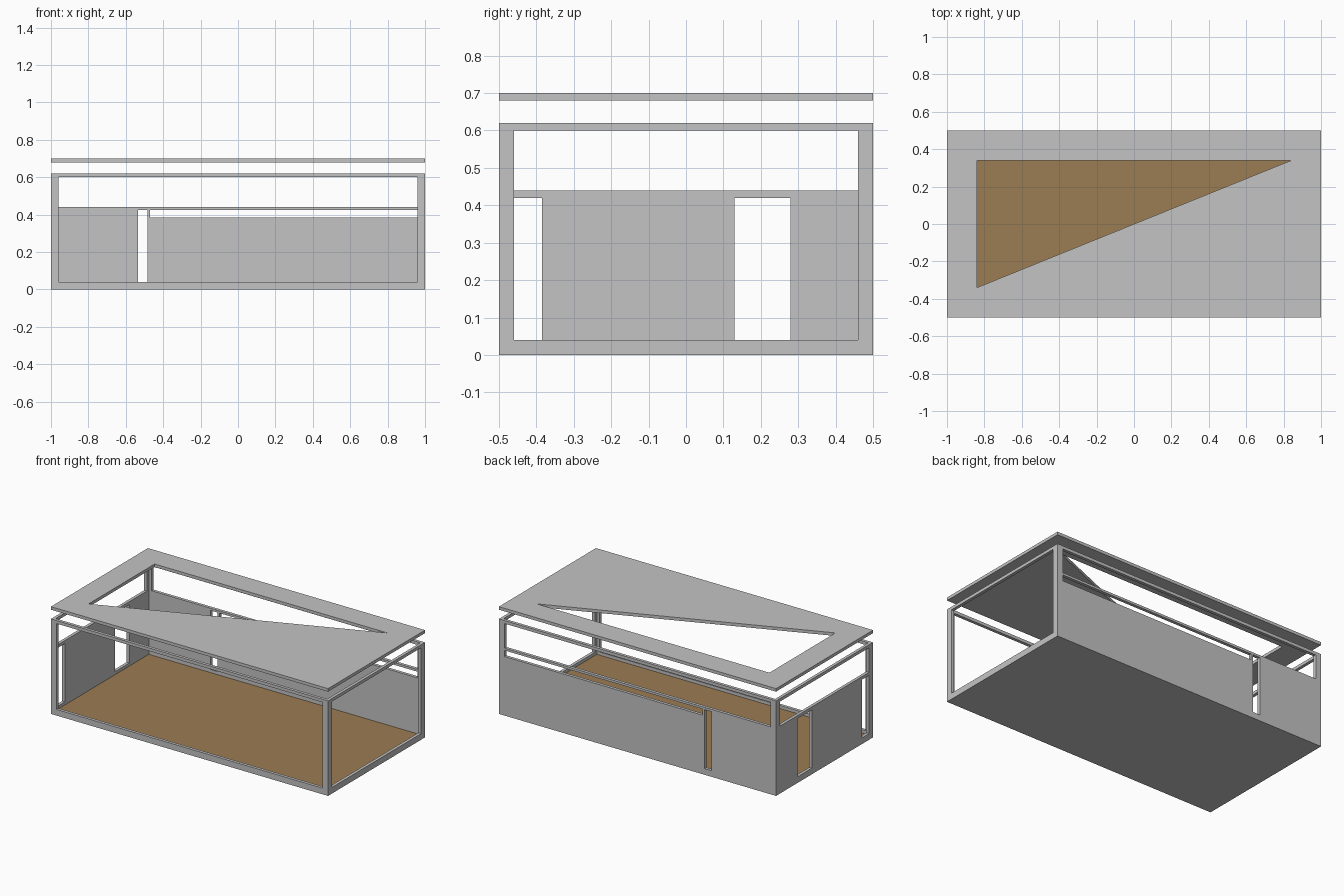
import bpy, bmesh
from mathutils import Vector

if "Cube" in bpy.data.objects:
    bpy.data.objects.remove(bpy.data.objects["Cube"])


def material(name, rgb):
    m = bpy.data.materials.new(name)
    m.diffuse_color = (*rgb, 1)
    m.use_nodes = True
    m.node_tree.nodes["Principled BSDF"].inputs["Base Color"].default_value = m.diffuse_color
    return m


GREY = material("light grey", (0.55, 0.55, 0.55))
BROWN = material("floor brown", (0.33, 0.20, 0.085))
T = 0.02  # wall thickness


def finish(name, bm, mats):
    bmesh.ops.recalc_face_normals(bm, faces=bm.faces)
    me = bpy.data.meshes.new(name)
    for m in mats:
        me.materials.append(m)
    bm.to_mesh(me)
    bm.free()
    ob = bpy.data.objects.new(name, me)
    bpy.context.collection.objects.link(ob)
    return ob


def thicken(bm, offset):
    """Extrude all flat faces into a closed slab."""
    ext = bmesh.ops.extrude_face_region(bm, geom=bm.faces[:], use_keep_orig=True)["geom"]
    bmesh.ops.translate(bm, vec=offset,
                        verts=[v for v in ext if isinstance(v, bmesh.types.BMVert)])


def wall(name, place, inward, ends, holes):
    """Upright panel with rectangular holes (u0, u1, z0, z1)."""
    us = sorted({*ends, *(u for h in holes for u in h[:2])})
    zs = sorted({T, 0.62, *(z for h in holes for z in h[2:])})
    bm = bmesh.new()
    for u0, u1 in zip(us, us[1:]):
        for z0, z1 in zip(zs, zs[1:]):
            u, z = (u0 + u1) / 2, (z0 + z1) / 2
            if any(h[0] < u < h[1] and h[2] < z < h[3] for h in holes):
                continue
            bm.faces.new([bm.verts.new(place(*p))
                          for p in ((u0, z0), (u1, z0), (u1, z1), (u0, z1))])
    bmesh.ops.remove_doubles(bm, verts=bm.verts, dist=1e-5)
    thicken(bm, Vector(inward) * T)
    finish(name, bm, [GREY])


# base slab with a brown floor on top
bm = bmesh.new()
bm.faces.new([bm.verts.new((x, y, 0)) for x, y in ((-1, -.5), (1, -.5), (1, .5), (-1, .5))])
thicken(bm, Vector((0, 0, T)))
bm.normal_update()
for f in bm.faces:
    if f.calc_center_median().z > T - 0.001:
        f.material_index = 1
finish("base_floor", bm, [GREY, BROWN])

# open front and right frames
wall("front_frame", lambda u, z: (u, -.5, z), (0, 1, 0), (-1, 1), [(-.96, .96, .04, .60)])
wall("right_frame", lambda u, z: (1, u, z), (-1, 0, 0), (-.48, .48), [(-.46, .46, .04, .60)])

# back wall: clerestory, narrow door and long slot window
wall("back_wall", lambda u, z: (u, .5, z), (0, -1, 0), (-1, 1),
     [(-.96, .96, .44, .60), (-.535, -.485, .04, .425), (-.47, .96, .385, .425)])

# left wall: clerestory, corner slot and door
wall("left_wall", lambda u, z: (-1, u, z), (1, 0, 0), (-.48, .48),
     [(-.46, .46, .44, .60), (-.46, -.385, .04, .42), (.13, .28, .04, .42)])

# floating roof slab with a triangular opening
bm = bmesh.new()
a, b, c, d, p, q, r = [bm.verts.new((x, y, .68)) for x, y in (
    (-1, -.5), (1, -.5), (1, .5), (-1, .5), (-.84, -.34), (.84, .34), (-.84, .34))]
for face in ((a, b, q, p), (b, c, q), (c, d, r, q), (d, a, p, r)):
    bm.faces.new(face)
thicken(bm, Vector((0, 0, .02)))
finish("roof", bm, [GREY])
